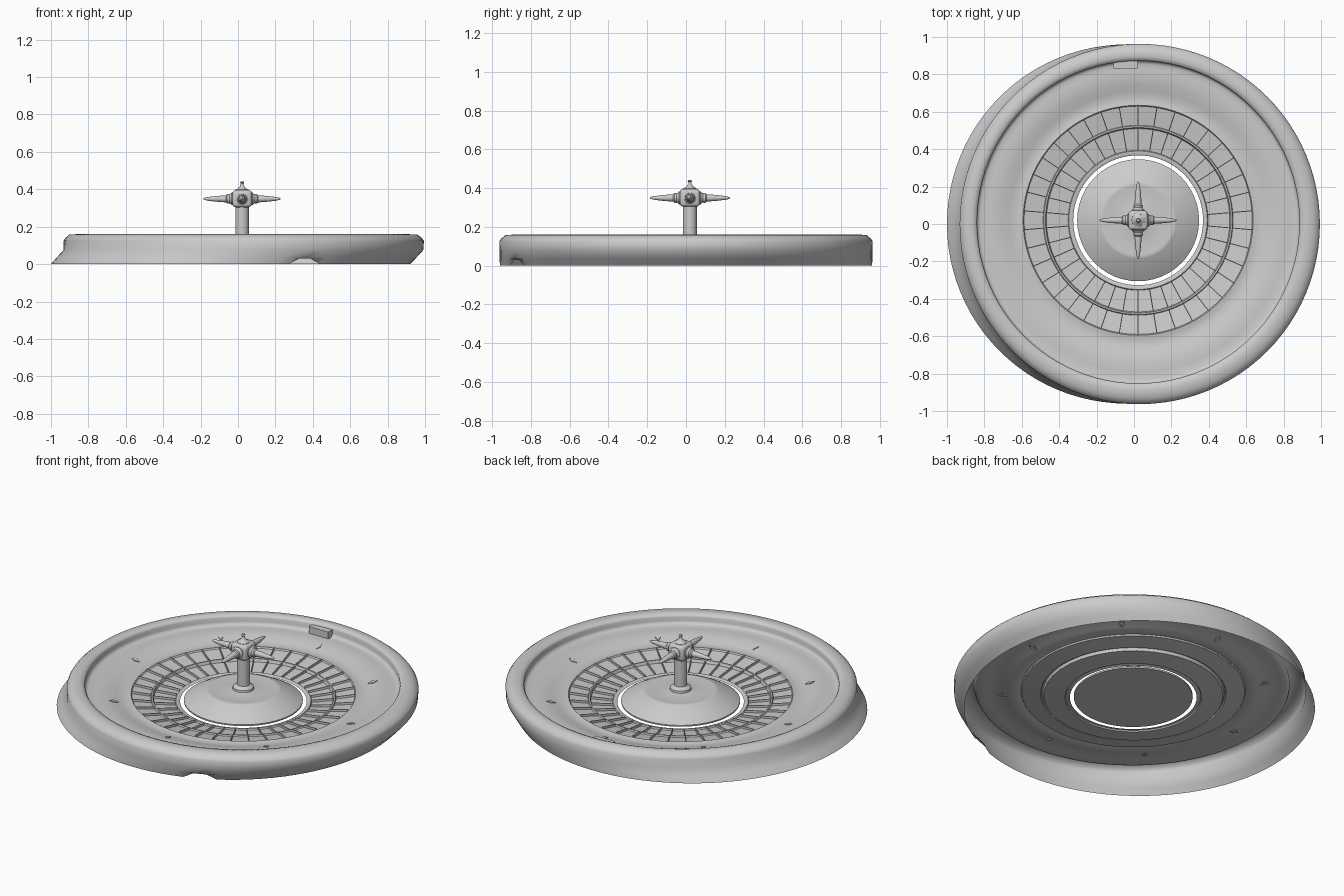
import bpy, bmesh, math
from mathutils import Vector, Matrix

if "Cube" in bpy.data.objects:
    bpy.data.objects.remove(bpy.data.objects["Cube"])

CX, CY = 0.022, 0.02


def finish(bm, name, angle=35):
    bmesh.ops.recalc_face_normals(bm, faces=bm.faces)
    me = bpy.data.meshes.new(name)
    bm.to_mesh(me)
    bm.free()
    ob = bpy.data.objects.new(name, me)
    bpy.context.collection.objects.link(ob)
    bpy.ops.object.select_all(action='DESELECT')
    ob.select_set(True)
    bpy.context.view_layer.objects.active = ob
    bpy.ops.object.shade_smooth_by_angle(angle=math.radians(angle))
    return ob


def loft(bm, rings, n, mat=Matrix(), cap0=False, cap1=False):
    """Skin circular rings (radius, height[, centre x, centre y])."""
    loops = []
    for r in rings:
        cx, cy = r[2:] if len(r) > 2 else (0, 0)
        loops.append([bm.verts.new(mat @ Vector((
            cx + r[0] * math.cos(math.tau * i / n),
            cy + r[0] * math.sin(math.tau * i / n), r[1]))) for i in range(n)])
    for a, b in zip(loops, loops[1:]):
        for i in range(n):
            j = (i + 1) % n
            bm.faces.new((a[i], a[j], b[j], b[i]))
    if cap0:
        bm.faces.new(loops[0][::-1])
    if cap1:
        bm.faces.new(loops[-1])
    return loops


def bar(bm, p, q, width, height):
    """Upright thin strip from p to q."""
    p, q = Vector(p), Vector(q)
    side = (q - p).cross(Vector((0, 0, 1))).normalized() * width / 2
    up = Vector((0, 0, height))
    a = [bm.verts.new(v) for v in (p - side, p + side, p + side + up, p - side + up)]
    b = [bm.verts.new(v) for v in (q - side, q + side, q + side + up, q - side + up)]
    for i in range(4):
        j = (i + 1) % 4
        bm.faces.new((a[i], a[j], b[j], b[i]))
    bm.faces.new(a[::-1])
    bm.faces.new(b)


CENTRE = Matrix.Translation((CX, CY, 0))
LOW = Matrix.Translation((CX, CY, -.018))

# Outer shell with the foot sheared sideways, rim and sloping bowl
bm = bmesh.new()
rings = [(.960, 0, -.04, 0), (.962, .035, -.008, 0), (.962, .075, .029, 0), (.963, .125, .031, 0),
         (.955, .138, .03, 0), (.932, .157, .029, 0), (.89, .16, .026, .005)]
rings += [(r, z, .023, .01) for r, z in
          ((.868, .153), (.862, .143), (.864, .12), (.858, .106), (.845, .101))]
rings += [(r, z, CX, CY) for r, z in
          ((.81, .102), (.77, .102), (.73, .096), (.69, .084), (.66, .077), (.635, .078), (.615, .082))]
loops = loft(bm, rings, 96)
for i in (78, 79):        # small notch in the foot
    loops[0][i].co.z = .03
finish(bm, "bowl_shell", 60)

# Step at the end of the ball track
bm = bmesh.new()
bmesh.ops.create_cube(bm, size=1, matrix=Matrix.Translation((-.045, .855, .12)) @ Matrix.Diagonal((.13, .045, .045, 1)))
finish(bm, "track_step")

# Pocket ring, two tiers with raised bands
bm = bmesh.new()
loft(bm, [(.615, .10), (.610, .092), (.508, .076), (.504, .083), (.496, .083), (.490, .066),
          (.374, .053), (.370, .06), (.358, .06), (.347, .055)], 76, LOW)
finish(bm, "pocket_ring")

# Radial pocket dividers
bm = bmesh.new()
for i in range(38):
    a = math.tau * i / 38 + math.pi / 2
    c, s = math.cos(a), math.sin(a)
    for r0, z0, r1, z1 in ((.374, .036, .492, .049), (.508, .059, .612, .075)):
        bar(bm, (CX + r0 * c, CY + r0 * s, z0), (CX + r1 * c, CY + r1 * s, z1), .005, .013)
finish(bm, "pocket_dividers")

# Diamond deflectors
bm = bmesh.new()
for i in range(8):
    m = CENTRE @ Matrix.Rotation(math.tau * i / 8, 4, 'Z')
    rim = [bm.verts.new(m @ Vector(v)) for v in
           ((.745, 0, .102), (.72, .015, .098), (.693, 0, .089), (.72, -.015, .098))]
    low = [bm.verts.new(v.co - Vector((0, 0, .01))) for v in rim]
    bm.faces.new(rim)
    for k in range(4):
        j = (k + 1) % 4
        bm.faces.new((rim[k], low[k], low[j], rim[j]))
finish(bm, "diamond_deflectors", 10)

# Central cone
bm = bmesh.new()
loft(bm, [(.325, .055), (.326, .064), (.30, .080), (.25, .107), (.205, .127), (.198, .130),
          (.185, .129), (.14, .126), (.09, .128), (.06, .133), (.03, .138)], 48, LOW, True, True)
finish(bm, "centre_cone", 50)

# Spindle column and collar
bm = bmesh.new()
loft(bm, [(.06, .113), (.058, .127), (.045, .136), (.036, .142), (.036, .31)], 24, CENTRE, True, True)
finish(bm, "spindle")

# Rounded cube head
bm = bmesh.new()
bmesh.ops.create_cube(bm, size=1, matrix=Matrix.Translation((CX, CY, .35)) @ Matrix.Diagonal((.104, .104, .092, 1)))
bmesh.ops.bevel(bm, geom=bm.edges[:], offset=.018, segments=3, affect='EDGES', profile=.5)
finish(bm, "turret_head", 40)

# Finial
bm = bmesh.new()
loft(bm, [(.036, .39), (.034, .398), (.022, .405), (.014, .413), (.008, .422), (.007, .43),
          (.012, .436), (.008, .442)], 20, CENTRE, True, True)
finish(bm, "finial")

# Four turned handles
bm = bmesh.new()
for i in range(4):
    m = Matrix.Translation((CX, CY, .349)) @ Matrix.Rotation(math.pi / 2 * i, 4, 'Z') @ Matrix.Rotation(math.pi / 2, 4, 'Y')
    loft(bm, [(.034, .04), (.034, .056), (.028, .06), (.024, .068), (.026, .073), (.025, .08), (.019, .086),
              (.018, .10), (.015, .14), (.010, .18), (.006, .20), (.003, .206)], 16, m, True, True)
finish(bm, "handles")
